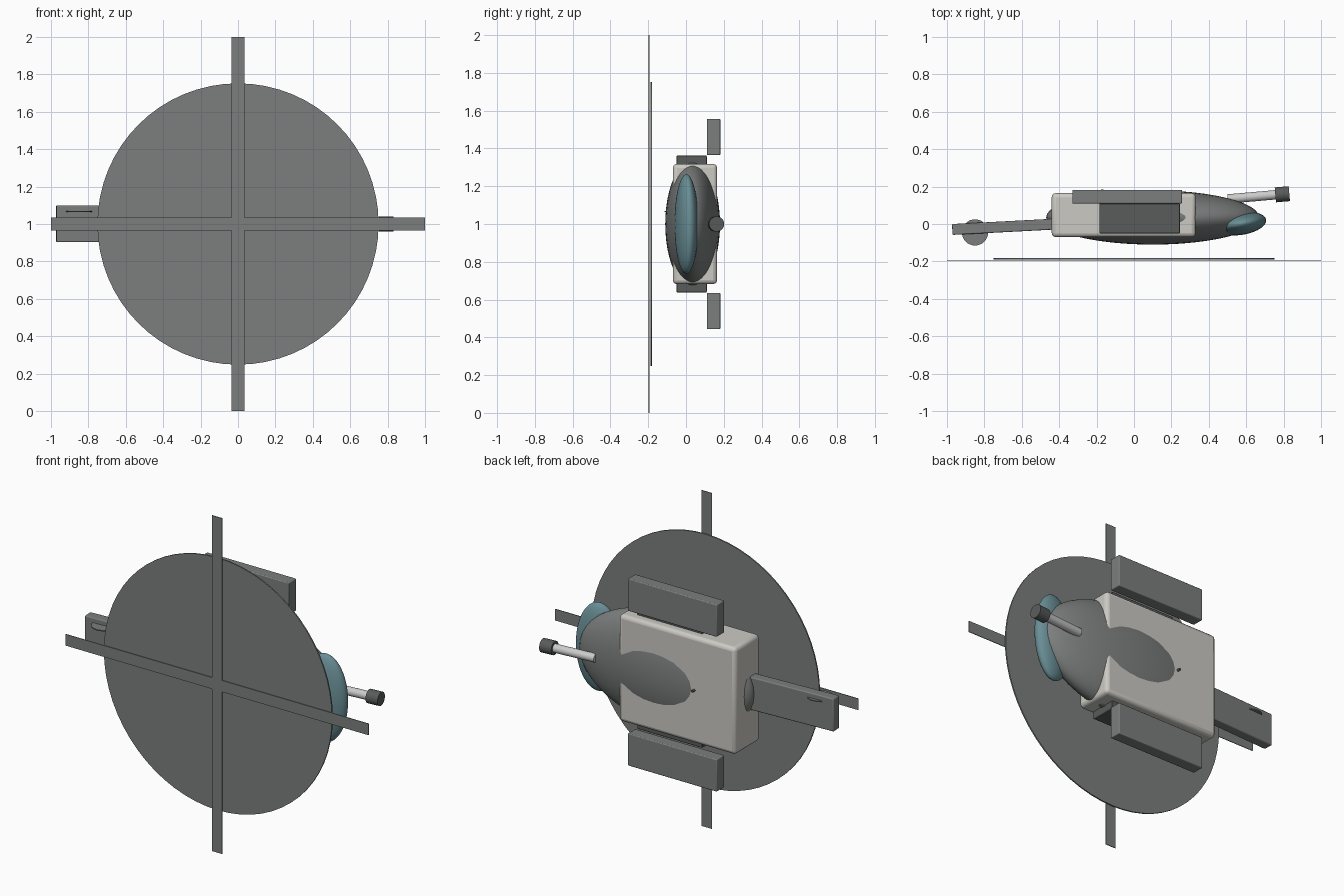
import bpy, math
from math import radians

if "Cube" in bpy.data.objects:
    bpy.data.objects.remove(bpy.data.objects["Cube"])


def material(name, rgb):
    m = bpy.data.materials.new(name)
    m.diffuse_color = (*rgb, 1)
    m.use_nodes = True
    m.node_tree.nodes["Principled BSDF"].inputs["Base Color"].default_value = m.diffuse_color
    return m


PALE = material("pale_grey", (0.60, 0.59, 0.55))
TEAL = material("teal_glass", (0.14, 0.27, 0.30))
DARK = material("dark_grey", (0.10, 0.105, 0.105))
MID = material("mid_grey", (0.20, 0.21, 0.21))
LIGHT = material("light_metal", (0.62, 0.62, 0.62))


def finish(ob, name, mat, smooth=True):
    ob.name = name
    if mat:
        ob.data.materials.append(mat)
    if smooth:
        bpy.ops.object.shade_smooth_by_angle(angle=radians(35))
    return ob


def box(name, lo, hi, mat=None, bevel=0.0, rot_z=0.0):
    loc = [(a + b) / 2 for a, b in zip(lo, hi)]
    bpy.ops.mesh.primitive_cube_add(size=1, location=loc)
    ob = bpy.context.object
    ob.scale = [b - a for a, b in zip(lo, hi)]
    bpy.ops.object.transform_apply(location=False, rotation=False, scale=True)
    ob.rotation_euler.z = rot_z
    finish(ob, name, mat, False)
    if bevel:
        mod = ob.modifiers.new("bevel", "BEVEL")
        mod.width = bevel
        mod.segments = 3
        bpy.ops.object.shade_smooth_by_angle(angle=radians(35))
    return ob


def ellipsoid(name, loc, radii, mat=None, rot_z=0.0):
    bpy.ops.mesh.primitive_uv_sphere_add(segments=48, ring_count=24, radius=1, location=loc)
    ob = bpy.context.object
    ob.scale = radii
    bpy.ops.object.transform_apply(location=False, rotation=False, scale=True)
    ob.rotation_euler.z = rot_z
    return finish(ob, name, mat)


def cylinder(name, loc, radius, depth, rot=(0, 0, 0), mat=None, sides=32):
    bpy.ops.mesh.primitive_cylinder_add(vertices=sides, radius=radius, depth=depth,
                                        location=loc, rotation=rot)
    return finish(bpy.context.object, name, mat)


# Main body and rounded fuselage (aircraft lies on its side, its top facing -y)
box("body_block", (-0.44, -0.07, 0.682), (0.33, 0.165, 1.318), PALE, 0.022)
ellipsoid("fuselage", (0.1, 0.035, 1), (0.57, 0.145, 0.335), MID)
ellipsoid("cockpit_glass", (0.573, 0.002, 1), (0.135, 0.06, 0.263), TEAL, radians(9))

# Main rotor blades and blur disc
box("rotor_blade_long", (-1, -0.198, 0.966), (1, -0.194, 1.034), MID)
box("rotor_blade_cross", (-0.034, -0.198, 0), (0.034, -0.194, 2), MID)
cylinder("rotor_disc", (0, -0.185, 1), 0.752, 0.008, (radians(90), 0, 0), MID, 64)

# Tail boom and tail rotor
box("tail_boom", (-0.972, -0.043, 0.903), (-0.39, 0.015, 1.099), MID, 0.006, radians(3))
cylinder("tail_rotor", (-0.85, -0.045, 1.067), 0.07, 0.006, (0, 0, 0), MID)

# Strut passing through the body, with a skid on each side
box("skid_strut", (-0.185, -0.05, 0.638), (0.245, 0.11, 1.362), DARK, 0.004)
for side, label in ((1, "left"), (-1, "right")):
    z0, z1 = sorted((1 + side * 0.365, 1 + side * 0.557))
    box(label + "_skid", (-0.33, 0.11, z0), (0.257, 0.182, z1), MID, 0.005)

# Gun barrel and muzzle, slightly drooping
tilt = (0, radians(90), radians(5))
cylinder("gun_barrel", (0.64, 0.146, 1), 0.025, 0.28, tilt, LIGHT)
cylinder("gun_muzzle", (0.793, 0.159, 1), 0.04, 0.075, tilt, DARK)

# Tiny stud under the belly
cylinder("belly_stud", (-0.17, 0.16, 1), 0.007, 0.05, (radians(90), 0, 0), DARK, 12)
